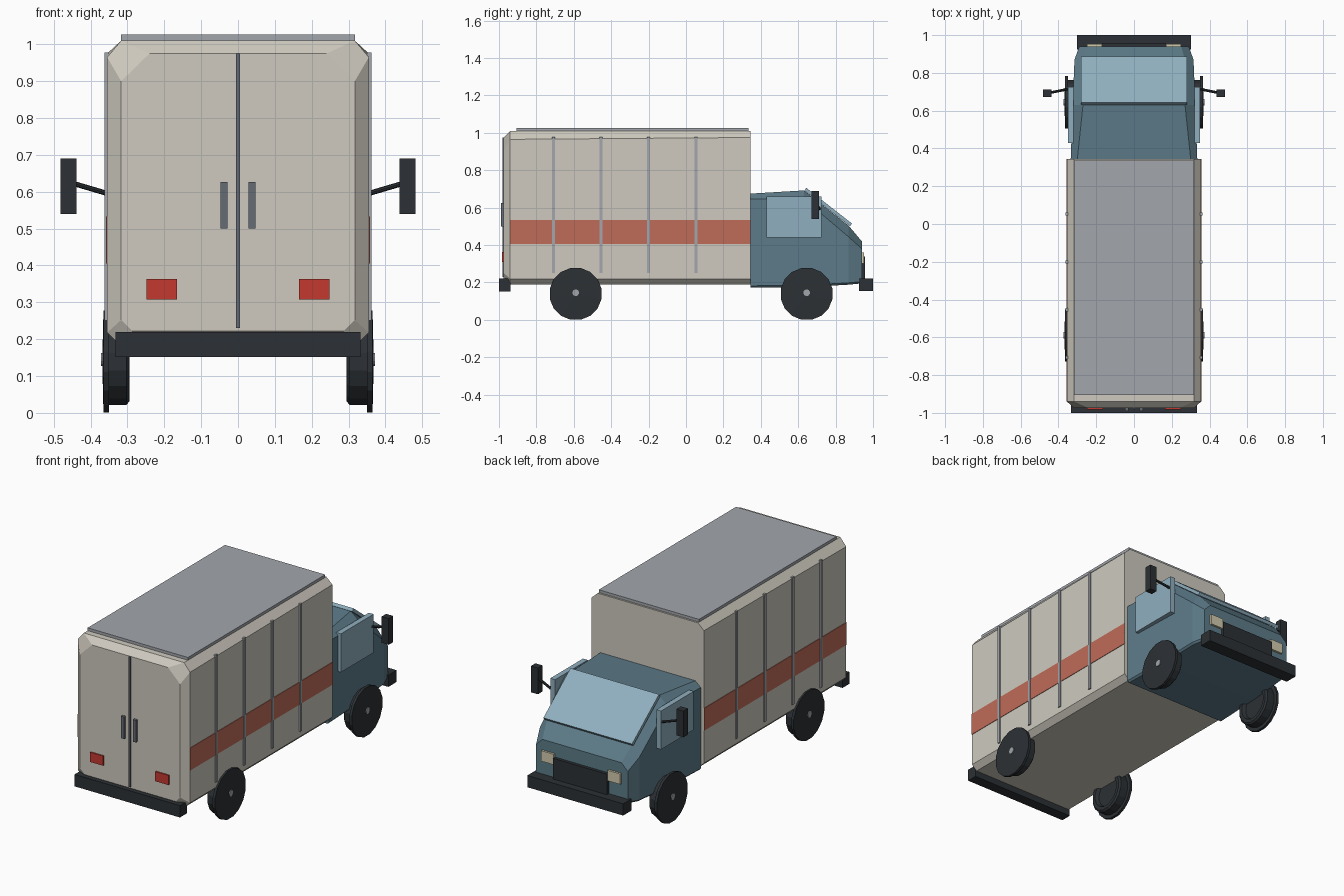
import bpy, bmesh, math
from mathutils import Vector

if "Cube" in bpy.data.objects:
    bpy.data.objects.remove(bpy.data.objects["Cube"])


def mat(name, r, g, b):
    m = bpy.data.materials.new(name)
    m.diffuse_color = (r, g, b, 1)
    m.use_nodes = True
    m.node_tree.nodes["Principled BSDF"].inputs["Base Color"].default_value = m.diffuse_color
    return m


BEIGE = mat("beige", 0.62, 0.59, 0.52)
TEAL = mat("teal", 0.11, 0.20, 0.25)
GLASS = mat("glass", 0.28, 0.43, 0.52)
STRIPE = mat("stripe_red", 0.52, 0.15, 0.10)
DARK = mat("dark", 0.025, 0.03, 0.035)
RED = mat("lamp_red", 0.55, 0.04, 0.03)
GREY = mat("grey", 0.36, 0.38, 0.41)
STEEL = mat("steel", 0.13, 0.15, 0.18)
CREAM = mat("cream", 0.65, 0.60, 0.42)


def finish(name, bm, material):
    bmesh.ops.recalc_face_normals(bm, faces=bm.faces)
    me = bpy.data.meshes.new(name)
    bm.to_mesh(me)
    bm.free()
    me.materials.append(material)
    ob = bpy.data.objects.new(name, me)
    bpy.context.collection.objects.link(ob)
    return ob


def box(name, x, y, z, material):
    """Box from (min, max) ranges."""
    bm = bmesh.new()
    bmesh.ops.create_cube(bm, size=1)
    for v in bm.verts:
        v.co = [r[0] + (c + 0.5) * (r[1] - r[0]) for c, r in zip(v.co, (x, y, z))]
    return finish(name, bm, material)


def pair(name, x, y, z, material):
    box(name + "_right", x, y, z, material)
    box(name + "_left", (-x[1], -x[0]), y, z, material)


def bridge(bm, rings):
    for a, b in zip(rings, rings[1:]):
        n = len(a)
        for i in range(n):
            bm.faces.new((a[i], a[(i + 1) % n], b[(i + 1) % n], b[i]))
    bm.faces.new(rings[0])
    bm.faces.new(rings[-1])


def loft(name, sections, material):
    """Chamfered sections: y, half width, bottom, top, top cut x/z, bottom cut."""
    bm = bmesh.new()
    rings = []
    for y, w, b, t, cx, cz, cb in sections:
        half = [(w - cb, b), (w, b + cb), (w, t - cz), (w - cx, t)]
        pts = half + [(-x, z) for x, z in reversed(half)]
        rings.append([bm.verts.new((x, y, z)) for x, z in pts])
    bridge(bm, rings)
    return finish(name, bm, material)


def lathe(name, profile, y, z, side, material, n=16):
    """Revolve (x, radius) points around the axle."""
    bm = bmesh.new()
    rings = [[bm.verts.new((side * x, y + r * math.cos(2 * math.pi * (i + 0.5) / n),
                            z + r * math.sin(2 * math.pi * (i + 0.5) / n)))
              for i in range(n)] for x, r in profile]
    bridge(bm, rings)
    return finish(name, bm, material)


# Cargo body with chamfered edges and rear corners
loft("cargo_body", [
    (-0.975, 0.317, 0.222, 0.975, 0.077, 0.075, 0.03),
    (-0.94, 0.355, 0.188, 1.01, 0.038, 0.045, 0.03),
    (0.345, 0.355, 0.188, 1.01, 0.038, 0.035, 0.03)], BEIGE)
box("roof_panel", (-0.317, 0.317), (-0.905, 0.335), (1.0, 1.026), GREY)
pair("side_stripe", (0.35, 0.358), (-0.94, 0.345), (0.405, 0.533), STRIPE)
for i in range(4):
    y = -0.708 + i * 0.254
    pair(f"side_rib_{i + 1}", (0.35, 0.362), (y - 0.008, y + 0.008), (0.25, 0.978), GREY)

# Rear doors and lamps
box("door_seam", (-0.005, 0.005), (-0.981, -0.97), (0.23, 0.975), STEEL)
pair("door_handle", (0.028, 0.047), (-0.99, -0.97), (0.50, 0.626), STEEL)
pair("tail_lamp", (0.165, 0.248), (-0.983, -0.97), (0.308, 0.363), RED)
box("rear_bumper", (-0.333, 0.333), (-1.0, -0.938), (0.152, 0.22), DARK)

# Cab with sloping nose
loft("cab", [
    (0.345, 0.335, 0.172, 0.675, 0.035, 0.03, 0.01),
    (0.63, 0.325, 0.175, 0.692, 0.055, 0.045, 0.01),
    (0.87, 0.315, 0.188, 0.503, 0.045, 0.06, 0.01),
    (0.94, 0.29, 0.195, 0.42, 0.04, 0.04, 0.01)], TEAL)
ws = box("windshield", (-0.28, 0.28), (-0.155, 0.155), (-0.009, 0.009), GLASS)
ws.location = (0, 0.76, 0.603)
ws.rotation_euler.x = math.radians(-38)
pair("side_window", (0.32, 0.35), (0.43, 0.725), (0.44, 0.66), GLASS)

# Nose fittings
box("grille", (-0.17, 0.17), (0.93, 0.958), (0.2, 0.34), DARK)
pair("headlamp", (0.17, 0.25), (0.93, 0.952), (0.3, 0.36), CREAM)
box("front_bumper", (-0.303, 0.303), (0.925, 1.0), (0.155, 0.222), DARK)

# Mirrors on arms
pair("mirror", (0.438, 0.482), (0.672, 0.712), (0.54, 0.69), DARK)
for side, label in ((1, "right"), (-1, "left")):
    a, b = Vector((side * 0.33, 0.718, 0.588)), Vector((side * 0.445, 0.695, 0.622))
    bm = bmesh.new()
    bmesh.ops.create_cone(bm, cap_ends=True, segments=8, radius1=0.007,
                          radius2=0.007, depth=(b - a).length)
    arm = finish("mirror_arm_" + label, bm, DARK)
    arm.location = (a + b) / 2
    arm.rotation_mode = 'QUATERNION'
    arm.rotation_quaternion = (b - a).to_track_quat('Z', 'Y')

# Wheels: wide inner tyre, larger outer disc, small hub
TYRE = [(0.315, 0.02), (0.315, 0.08), (0.295, 0.09), (0.295, 0.11), (0.303, 0.12),
        (0.35, 0.12), (0.35, 0.141), (0.365, 0.141), (0.368, 0.02)]
for y, end in ((-0.59, "rear"), (0.645, "front")):
    for side, label in ((1, "right"), (-1, "left")):
        lathe(f"{end}_wheel_{label}", TYRE, y, 0.139, side, DARK)
        lathe(f"{end}_hub_{label}", [(0.36, 0.018), (0.372, 0.018)], y, 0.145, side, GREY, 12)
